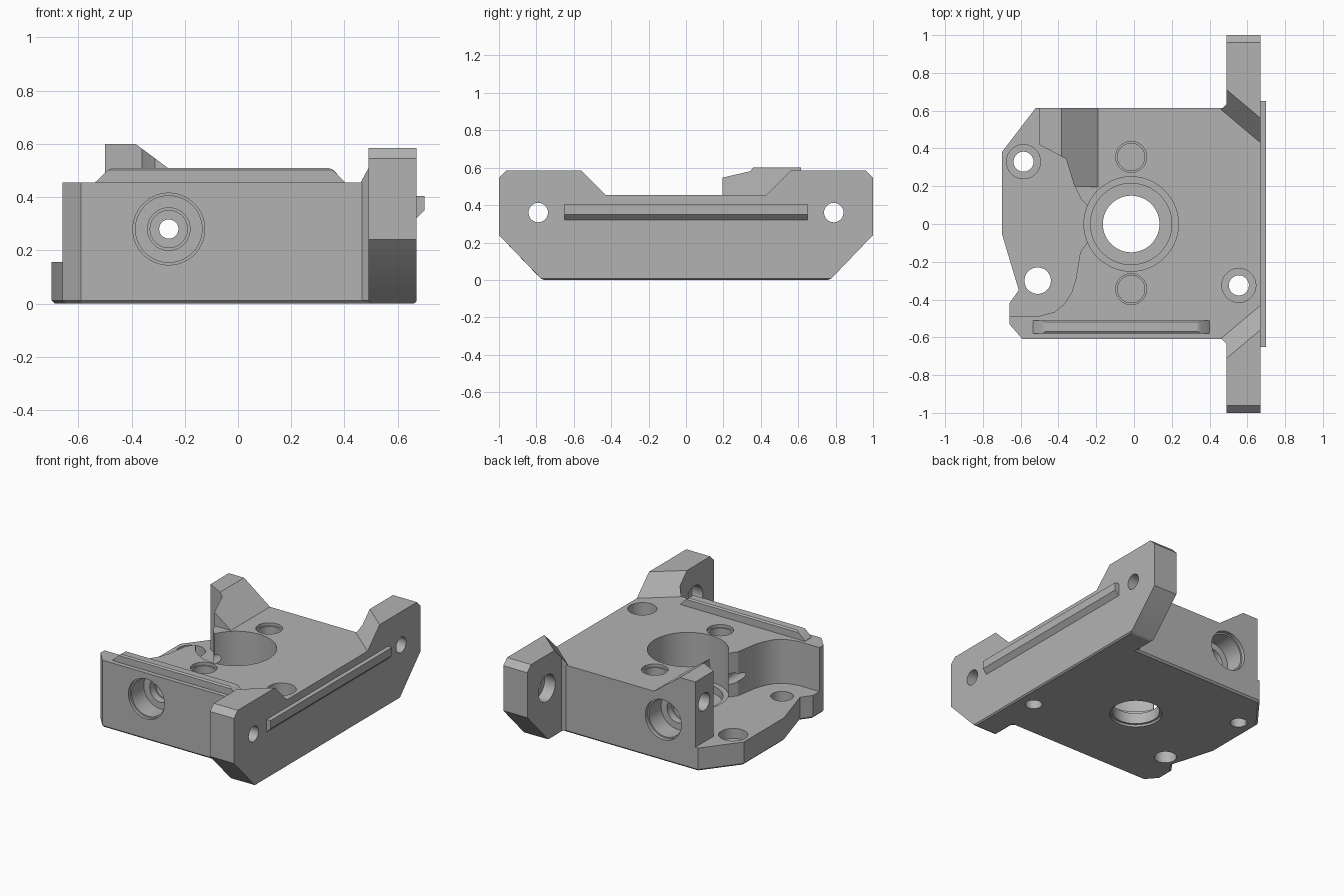
import bpy, bmesh, math

cube = bpy.data.objects.get("Cube")
if cube:
    bpy.data.objects.remove(cube, do_unlink=True)

GREY = (0.45, 0.45, 0.45, 1)
metal = bpy.data.materials.new("plain grey")
metal.use_nodes = True
metal.diffuse_color = GREY
metal.node_tree.nodes["Principled BSDF"].inputs["Base Color"].default_value = GREY

PLACE = {
    "x": lambda a, b, h: (h, a, b),
    "y": lambda a, b, h: (a, h, b),
    "z": lambda a, b, h: (a, b, h),
}


def prism(name, points, axis, lo, hi, bevel=0, bevel_z=0):
    """Extrude a closed profile along an axis, optionally bevelling edges lying at one height."""
    bm = bmesh.new()
    ends = [[bm.verts.new(PLACE[axis](a, b, h)) for a, b in points] for h in (lo, hi)]
    for ring in ends:
        bm.faces.new(ring)
    n = len(points)
    for i in range(n):
        j = (i + 1) % n
        bm.faces.new((ends[0][i], ends[0][j], ends[1][j], ends[1][i]))
    bmesh.ops.recalc_face_normals(bm, faces=bm.faces)
    if bevel:
        edges = [e for e in bm.edges if all(abs(v.co.z - bevel_z) < 1e-4 for v in e.verts)]
        bmesh.ops.bevel(bm, geom=edges, offset=bevel, segments=1, affect="EDGES")
    mesh = bpy.data.meshes.new(name)
    bm.to_mesh(mesh)
    bm.free()
    mesh.materials.append(metal)
    obj = bpy.data.objects.new(name, mesh)
    bpy.context.collection.objects.link(obj)
    return obj


def combine(target, tool, operation):
    """Apply a boolean and remove the tool."""
    mod = target.modifiers.new(operation, "BOOLEAN")
    mod.operation, mod.solver, mod.object = operation, "EXACT", tool
    bpy.context.view_layer.objects.active = target
    bpy.ops.object.modifier_apply(modifier=mod.name)
    bpy.data.objects.remove(tool, do_unlink=True)


def bore(target, axis, a, b, radius, lo, hi, n=48):
    turns = [2 * math.pi * (i + 0.5) / n for i in range(n)]
    circle = [(a + radius * math.cos(t), b + radius * math.sin(t)) for t in turns]
    combine(target, prism("bore_cutter", circle, axis, lo, hi), "DIFFERENCE")


def mirrored(points):
    """Complete a half profile by reflecting its first coordinate."""
    return points + [(-a, b) for a, b in reversed(points)]


# Main body outline
body = prism("body", [
    (-0.70, 0.38), (-0.52, 0.615), (0.55, 0.615), (0.55, -0.61), (-0.59, -0.61),
    (-0.66, -0.53), (-0.66, -0.42), (-0.61, -0.35), (-0.70, -0.05)],
    "z", 0, 0.6, bevel=0.012)

# Low side pocket, opening into the central bore
pocket = prism("pocket_cutter", [
    (-0.9, 0.8), (-0.5, 0.8), (-0.5, 0.42), (-0.36, 0.345), (-0.315, 0.2),
    (-0.28, 0.13), (-0.25, 0.1), (-0.2, 0.08), (-0.2, -0.08), (-0.25, -0.1),
    (-0.285, -0.15), (-0.31, -0.3), (-0.33, -0.36), (-0.365, -0.42),
    (-0.42, -0.465), (-0.5, -0.487), (-0.9, -0.487)], "z", 0.157, 0.9)
combine(body, pocket, "DIFFERENCE")

# Lower the deck, leaving a ramped bump at the back corner
combine(body, prism("deck_cutter", [(-1, 0.455), (1, 0.455), (1, 0.8), (-1, 0.8)],
                    "y", -1, 0.195), "DIFFERENCE")
combine(body, prism("ramp_cutter", [(-0.19, 0.455), (1, 0.455), (1, 0.8), (-0.654, 0.8)],
                    "y", 0.1, 1), "DIFFERENCE")

# Side flange with corner gussets and a skewed notch
flange = prism("side_flange", mirrored([
    (0.77, 0), (1, 0.24), (1, 0.545), (0.96, 0.585)]), "x", 0.49, 0.67, bevel=0.01)
for s in (-1, 1):
    gusset = prism("gusset", [(0.46, s * 0.5), (0.46, s * 0.605), (0.495, s * 0.64),
                              (0.55, s * 0.64), (0.55, s * 0.5)], "z", 0.012, 0.58)
    combine(flange, gusset, "UNION")
notch = prism("notch_cutter", mirrored([(0.405, 0.455), (0.65, 0.7)]), "x", 0.42, 0.70)
for v in notch.data.vertices:
    if v.co.x < 0.5:
        v.co.y += math.copysign(0.235, v.co.y)
combine(flange, notch, "DIFFERENCE")
combine(body, flange, "UNION")

# Chamfered outer strip on the flange
combine(body, prism("outer_strip", [
    (0.65, 0.405), (0.70, 0.405), (0.70, 0.35), (0.67, 0.32), (0.65, 0.32)],
    "y", -0.65, 0.65), "UNION")

# Raised rail along the front of the deck
combine(body, prism("deck_rail", [
    (-0.535, 0.43), (-0.535, 0.457), (-0.48, 0.51), (0.35, 0.51), (0.40, 0.457), (0.40, 0.43)],
    "y", -0.58, -0.51, bevel=0.01, bevel_z=0.51), "UNION")

# Central stepped bore
for radius, lo, hi in ((0.25, 0.14, 0.8), (0.215, 0.09, 0.8), (0.15, -0.1, 0.8), (0.165, -0.1, 0.015)):
    bore(body, "z", -0.015, 0, radius, lo, hi, 64)

# Blind deck holes with a small lip
for y in (-0.345, 0.355):
    bore(body, "z", -0.015, y, 0.082, 0.435, 0.8)
    bore(body, "z", -0.015, y, 0.072, 0.25, 0.8)

# Screw holes, two of them counterbored
for x, y, seat in ((-0.585, 0.33, 0.09), (0.555, -0.325, 0.2)):
    bore(body, "z", x, y, 0.09, seat, 0.8)
    bore(body, "z", x, y, 0.053, -0.1, 0.8)
bore(body, "z", -0.51, -0.3, 0.07, -0.1, 0.8)

# Stepped bores in the front and back faces joined by a through hole
for radius, depth in ((0.135, 0.59), (0.125, 0.46), (0.08, 0.41), (0.07, 0.38)):
    for s in (-1, 1):
        lo, hi = sorted((s * depth, s * 0.8))
        bore(body, "y", -0.26, 0.28, radius, lo, hi)
bore(body, "y", -0.26, 0.28, 0.036, -0.8, 0.8)

# Blind hole in the side wall of the bump
bore(body, "x", 0.52, 0.43, 0.06, -0.6, -0.41)

# Flange holes, counterbored on the inner side
for y in (-0.79, 0.79):
    bore(body, "x", y, 0.36, 0.09, 0.4, 0.57)
    bore(body, "x", y, 0.36, 0.052, 0.4, 0.8)

# Smooth bores with crisp edges
body.name = "mounting_block"
body.select_set(True)
bpy.context.view_layer.objects.active = body
bpy.ops.object.shade_smooth_by_angle(angle=math.radians(25))
